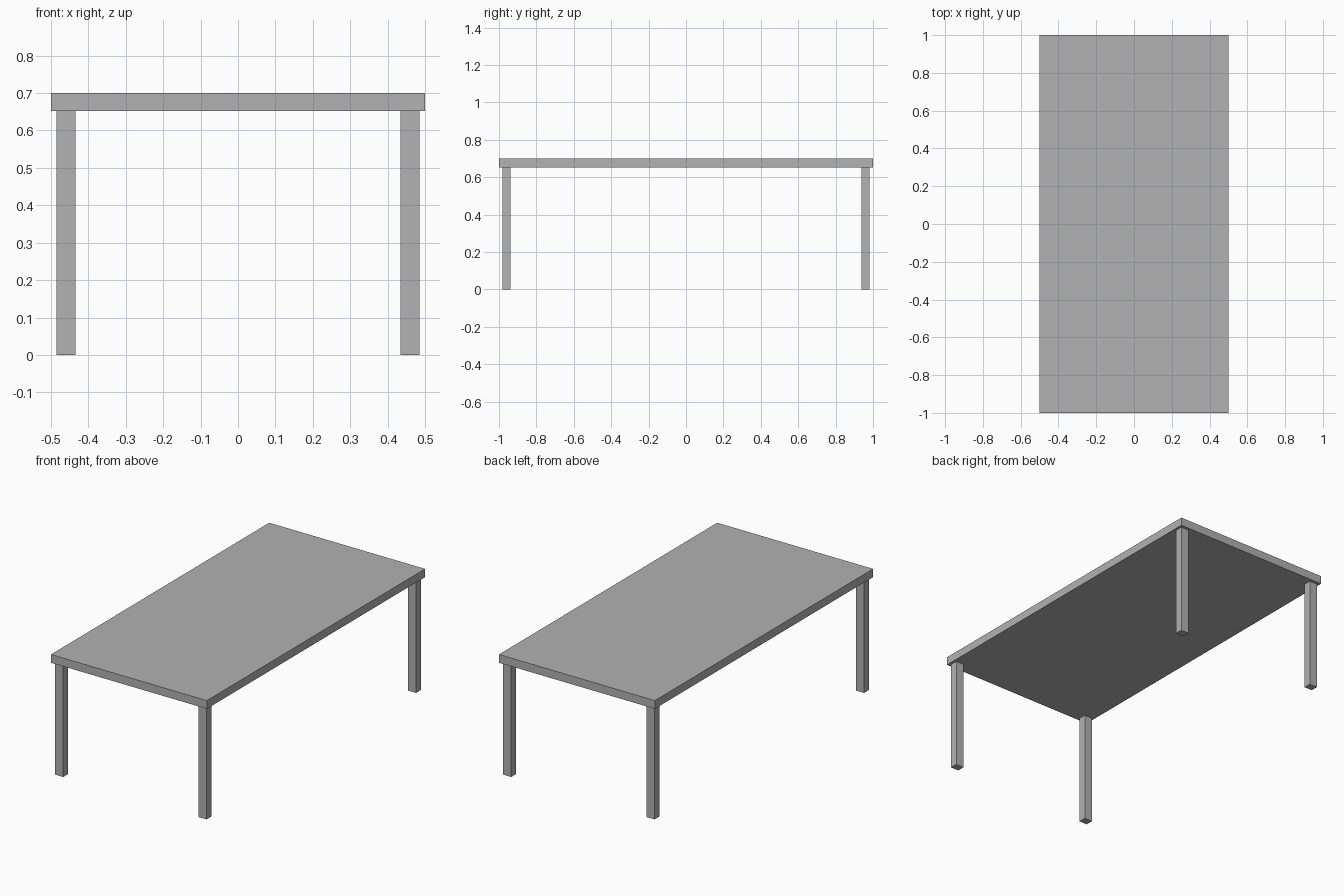
import bpy

# Remove the default cube
default = bpy.data.objects.get("Cube")
if default:
    bpy.data.objects.remove(default, do_unlink=True)

# Single grey material
GREY = (0.445, 0.445, 0.445, 1.0)
grey = bpy.data.materials.new("plain grey")
grey.use_nodes = True
grey.diffuse_color = GREY
shader = next(n for n in grey.node_tree.nodes if n.type == 'BSDF_PRINCIPLED')
shader.inputs["Base Color"].default_value = GREY


def box(name, centre, size):
    """Add a box with its scale applied to the mesh."""
    bpy.ops.mesh.primitive_cube_add(size=1, location=centre)
    obj = bpy.context.object
    obj.name = name
    for v in obj.data.vertices:
        v.co = [c * s for c, s in zip(v.co, size)]
    obj.data.materials.append(grey)
    return obj


HEIGHT, THICK = 0.70, 0.048
LEG = HEIGHT - THICK

# Table top
box("table_top", (0, 0, HEIGHT - THICK / 2), (1, 2, THICK))

# Four legs, set in slightly from the corners
for y, end in ((-1, "front"), (1, "back")):
    for x, side in ((-1, "right"), (1, "left")):
        box(f"{end}_{side}_leg", (x * 0.46, y * 0.96, LEG / 2), (0.051, 0.044, LEG))
